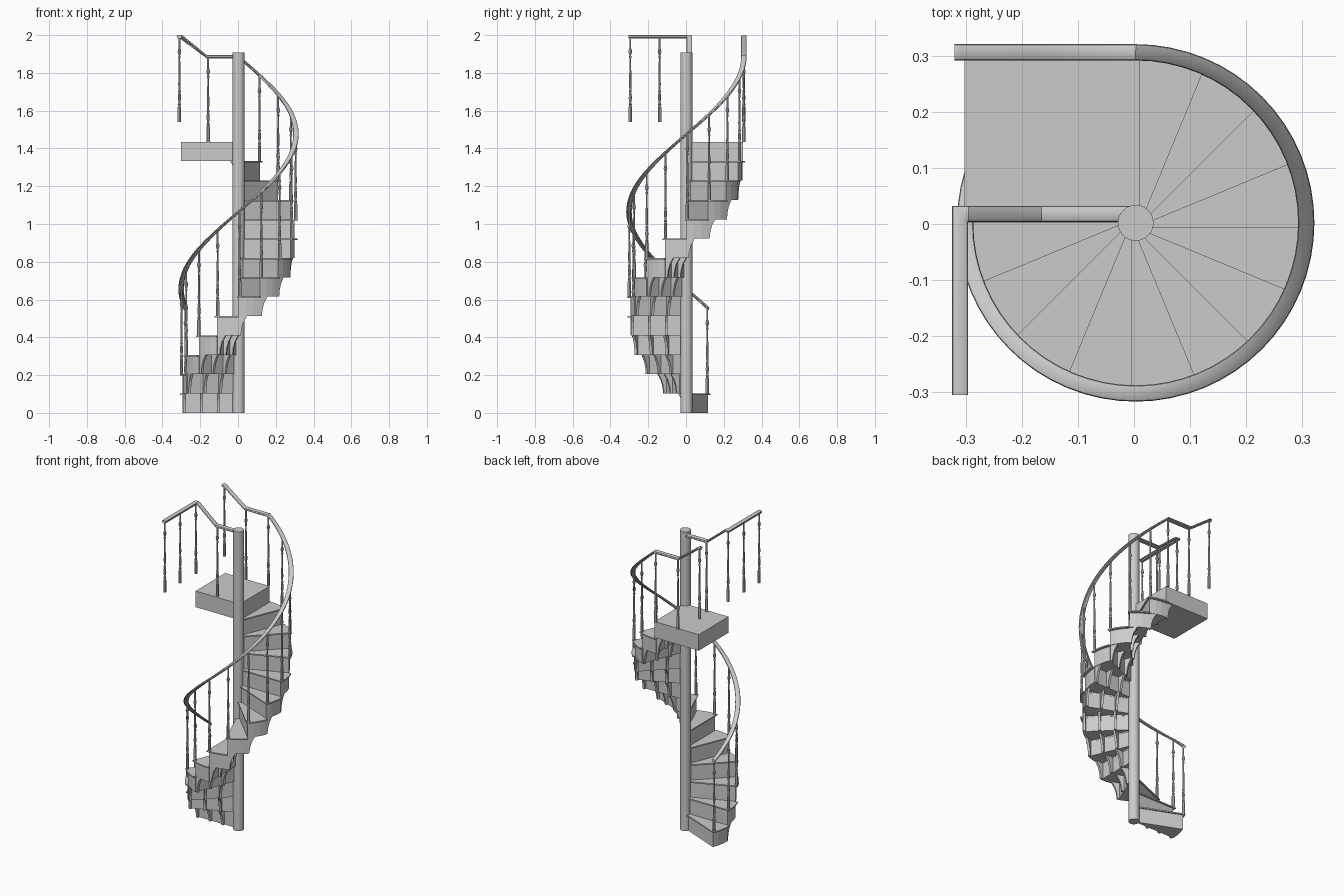
import bpy, bmesh
from math import sin, cos, radians, pi
from mathutils import Vector

if "Cube" in bpy.data.objects:
    bpy.data.objects.remove(bpy.data.objects["Cube"])

CX, CY = 0.003, 0.002
RISE, STEP, N = 0.1025, 22.5, 13
LAND_Z = RISE * (N + 1)
RAIL_R = 0.304


def finish(name, bm, smooth=False):
    bmesh.ops.recalc_face_normals(bm, faces=bm.faces)
    me = bpy.data.meshes.new(name)
    bm.to_mesh(me)
    bm.free()
    ob = bpy.data.objects.new(name, me)
    bpy.context.collection.objects.link(ob)
    if smooth:
        bpy.ops.object.select_all(action='DESELECT')
        ob.select_set(True)
        bpy.context.view_layer.objects.active = ob
        bpy.ops.object.shade_smooth_by_angle(angle=radians(35))
    return ob


def prism(bm, bottom, offset):
    a = [bm.verts.new(p) for p in bottom]
    b = [bm.verts.new(Vector(p) + Vector(offset)) for p in bottom]
    n = len(a)
    bm.faces.new(a)
    bm.faces.new(b)
    for i in range(n):
        bm.faces.new((a[i], a[(i + 1) % n], b[(i + 1) % n], b[i]))


def polar(r, deg, z=0.0):
    return Vector((CX + r * cos(radians(deg)), CY + r * sin(radians(deg)), z))


def sweep(name, path, section):
    """Sweep a (side, up) section along a path, keeping it upright, with mitred corners."""
    bm = bmesh.new()
    path = [Vector(p) for p in path]
    flat = [(b - a).to_2d().normalized() for a, b in zip(path, path[1:])]
    rings = []
    for i, p in enumerate(path):
        d0, d1 = flat[max(i - 1, 0)], flat[min(i, len(flat) - 1)]
        t = (d0 + d1).normalized()
        k = 1 / max(t.dot(d1), 0.3)
        side = Vector((-t.y, t.x, 0)) * k
        rings.append([bm.verts.new(p + side * s + Vector((0, 0, u))) for s, u in section])
    n = len(section)
    for a, b in zip(rings, rings[1:]):
        for i in range(n):
            bm.faces.new((a[i], a[(i + 1) % n], b[(i + 1) % n], b[i]))
    bm.faces.new(rings[0])
    bm.faces.new(rings[-1])
    return finish(name, bm, True)


def lathe(name, profile, sides):
    bm = bmesh.new()
    rings = [[bm.verts.new((r * cos(2 * pi * i / sides), r * sin(2 * pi * i / sides), z))
              for i in range(sides)] for r, z in profile]
    for a, b in zip(rings, rings[1:]):
        for i in range(sides):
            j = (i + 1) % sides
            bm.faces.new((a[i], a[j], b[j], b[i]))
    bm.faces.new(rings[0])
    bm.faces.new(rings[-1])
    return finish(name, bm, True)


# central pole
pole = lathe("central_pole", [(0.032, 0), (0.032, 1.908)], 24)
pole.location = (CX, CY, 0)

# winding steps: wedge body, overhanging tread board, curved brackets behind
BRACKET = [(-0.006, 0), (0.012, 0), (0.016, 0.035), (0.026, 0.07), (0.045, RISE), (-0.006, RISE)]
for k in range(N):
    a0 = 90 - (N - k) * STEP
    a1 = a0 + STEP
    z0 = k * RISE
    bm = bmesh.new()
    arc = [polar(0.297, a0 + STEP * i / 3, z0) for i in range(4)]
    prism(bm, [polar(0.004, a0, z0)] + arc, (0, 0, RISE - 0.008))
    finish(f"step_body_{k + 1}", bm)

    bm = bmesh.new()
    zt = z0 + RISE - 0.008
    nose = Vector((sin(radians(a0)), -cos(radians(a0)), 0)) * 0.008
    arc = [polar(0.311, a0 + STEP * i / 3, zt) for i in range(4)]
    prism(bm, [polar(0.01, a0, zt) + nose, arc[0] + nose] + arc[1:] + [polar(0.01, a1, zt)],
          (0, 0, 0.008))
    finish(f"tread_board_{k + 1}", bm)

    bm = bmesh.new()
    radial = Vector((cos(radians(a1)), sin(radians(a1)), 0))
    back = Vector((-radial.y, radial.x, 0))
    for r in (0.10, 0.19, 0.278):
        base = polar(r, a1, z0)
        prism(bm, [base + back * s + Vector((0, 0, z)) for s, z in BRACKET], radial * 0.014)
    finish(f"step_brackets_{k + 1}", bm)

# upper landing
bm = bmesh.new()
prism(bm, [(-0.302, 0.003, LAND_Z - RISE), (0.011, 0.003, LAND_Z - RISE),
           (0.011, 0.303, LAND_Z - RISE), (-0.302, 0.303, LAND_Z - RISE)], (0, 0, RISE))
finish("landing", bm)

# handrails
SECTION = [(-0.009, -0.009), (0.009, -0.009), (0.010, -0.003), (0.0145, 0.0), (0.013, 0.006),
           (0.006, 0.009), (-0.006, 0.009), (-0.013, 0.006), (-0.0145, 0.0), (-0.010, -0.003)]
RZ, TOP = LAND_Z + 0.45, 1.991
outer = []
for i in range(N * 4 + 1):
    a = 90 - N * STEP + i * STEP / 4
    outer.append(polar(RAIL_R, a, RZ + (a - 90) / STEP * RISE))
oy = CY + RAIL_R
outer += [(-0.165, oy, RZ), (-0.308, oy, TOP), (-0.32, oy, TOP)]
sweep("outer_handrail", outer, SECTION)
sweep("inner_handrail", [(0.0, 0.018, RZ), (-0.165, 0.018, RZ), (-0.295, 0.018, TOP),
                         (-0.31, 0.018, TOP), (-0.31, -0.305, TOP)], SECTION)

# turned balusters
PROFILE = [(0.009, 0), (0.009, 0.08), (0.005, 0.085), (0.009, 0.094), (0.005, 0.102),
           (0.0085, 0.125), (0.0075, 0.145), (0.005, 0.155), (0.008, 0.162), (0.005, 0.17),
           (0.0065, 0.20), (0.004, 0.335), (0.007, 0.345), (0.004, 0.353), (0.010, 0.372),
           (0.005, 0.39), (0.005, 0.445)]
spots = [polar(RAIL_R - 0.002, 90 - (N - k) * STEP + 1, (k + 1) * RISE) for k in range(N)]
spots += [Vector(p) for p in ((0.0, oy, LAND_Z), (-0.158, oy, LAND_Z), (-0.158, 0.018, LAND_Z),
                              (-0.31, oy, 1.54), (-0.31, 0.018, 1.54),
                              (-0.31, -0.14, 1.54), (-0.31, -0.295, 1.54))]
first = lathe("baluster_1", PROFILE, 8)
first.location = spots[0]
for i, p in enumerate(spots[1:], 2):
    ob = first.copy()
    ob.name = f"baluster_{i}"
    ob.location = p
    bpy.context.collection.objects.link(ob)
